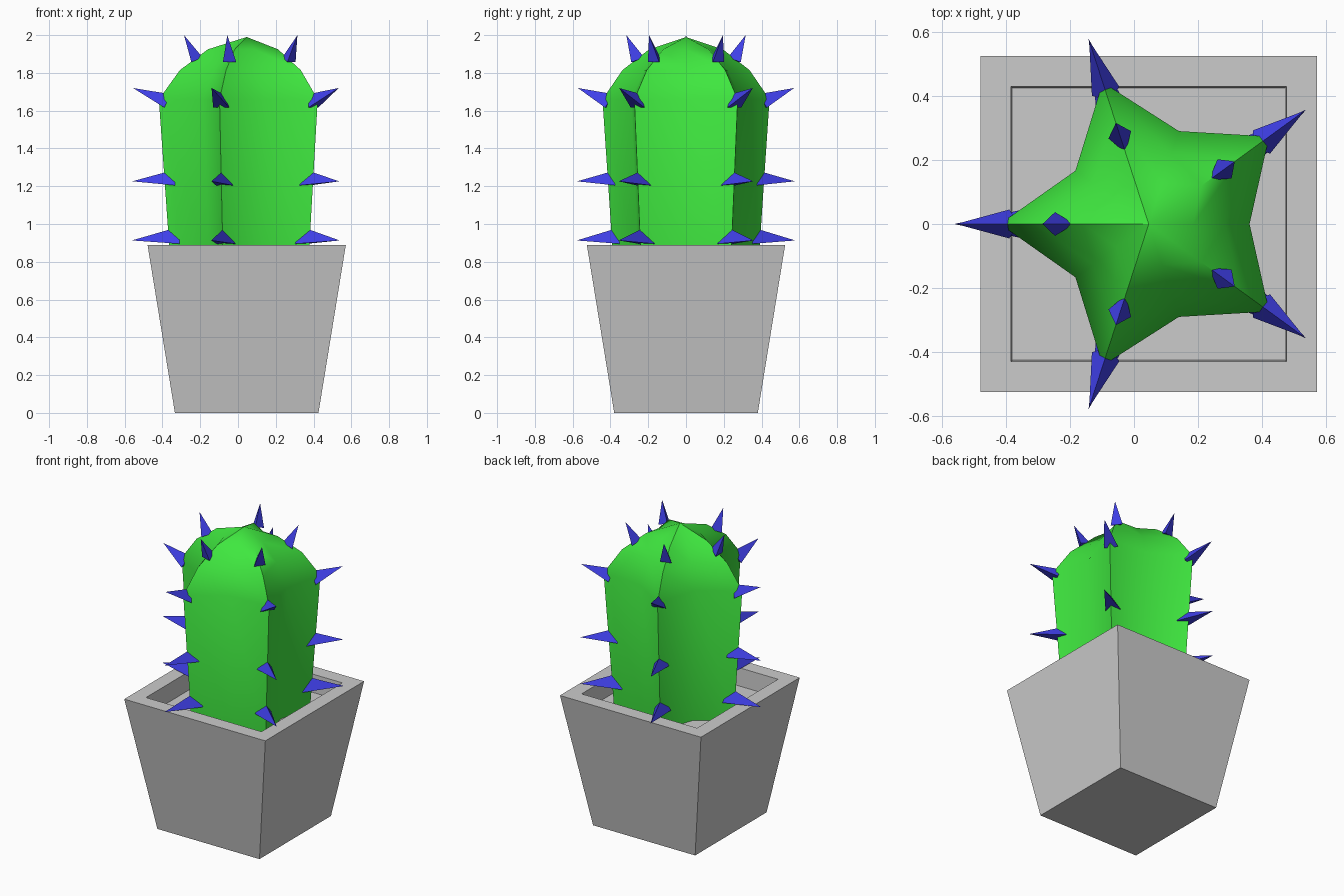
import bpy, bmesh
from math import sin, cos, pi, radians
from mathutils import Vector, Matrix

if "Cube" in bpy.data.objects:
    bpy.data.objects.remove(bpy.data.objects["Cube"])

CX = 0.046  # axis of pot and cactus


def material(name, color):
    m = bpy.data.materials.new(name)
    m.diffuse_color = color
    m.use_nodes = True
    m.node_tree.nodes["Principled BSDF"].inputs["Base Color"].default_value = m.diffuse_color
    return m


def finish(bm, name, mat=None):
    bmesh.ops.recalc_face_normals(bm, faces=bm.faces)
    me = bpy.data.meshes.new(name)
    bm.to_mesh(me)
    bm.free()
    ob = bpy.data.objects.new(name, me)
    bpy.context.collection.objects.link(ob)
    if mat:
        me.materials.append(mat)
    return ob


def loft(bm, rings):
    loops = [[bm.verts.new(p) for p in ring] for ring in rings]
    for a, b in zip(loops, loops[1:]):
        n = len(a)
        for i in range(n):
            bm.faces.new((a[i], a[(i + 1) % n], b[(i + 1) % n], b[i]))
    return loops


green = material("cactus_green", (0.05, 0.8, 0.05, 1))
blue = material("spine_blue", (0.05, 0.05, 0.8, 1))

# Tapered square pot with a rim and a recessed floor
bm = bmesh.new()
rings = [[(CX + sx * h, sy * h, z) for sx, sy in ((-1, -1), (1, -1), (1, 1), (-1, 1))]
         for h, z in ((0.38, 0), (0.525, 0.89), (0.43, 0.89), (0.425, 0.77))]
loops = loft(bm, rings)
bm.faces.new(loops[0])
bm.faces.new(loops[-1])
finish(bm, "pot")

# Five-ribbed cactus body: star section, widening upward, closed by a dome
valley = [0.305, 0.283, 0.283, 0.305, 0.315]
star = []
for i in range(5):
    a = pi - i * 2 * pi / 5
    star.append((0.465 * cos(a), 0.465 * sin(a)))
    r = [0.283, 0.305, 0.315, 0.305, 0.283][i]
    star.append((r * cos(a - pi / 5), r * sin(a - pi / 5)))
bm = bmesh.new()
profile = ((0.865, 0.77), (1.0, 1.66), (0.76, 1.815), (0.44, 1.925))
loops = loft(bm, [[(CX + x * s, y * s, z) for x, y in star] for s, z in profile])
bm.faces.new(loops[0])
apex = bm.verts.new((CX, 0, 1.99))
top = loops[-1]
for i in range(10):
    bm.faces.new((top[i], top[(i + 1) % 10], apex))
body = finish(bm, "cactus_body", green)
bpy.context.view_layer.objects.active = body
body.select_set(True)
bpy.ops.object.shade_smooth_by_angle(angle=radians(40))
body.select_set(False)

# Three-sided spines in four levels along every rib:
# base radius/height, tip radius/height, thickness
levels = ((0.356, 0.925, 0.608, 0.913, 0.06),
          (0.381, 1.232, 0.606, 1.226, 0.055),
          (0.425, 1.64, 0.602, 1.72, 0.052),
          (0.273, 1.865, 0.332, 2.0, 0.043))
bm = bmesh.new()
for i in range(5):
    a = pi - i * 2 * pi / 5
    for r0, z0, r1, z1, thick in levels:
        base = Vector((CX + r0 * cos(a), r0 * sin(a), z0))
        tip = Vector((CX + r1 * cos(a), r1 * sin(a), z1))
        d = tip - base
        rot = d.to_track_quat('Z', 'Y').to_matrix().to_4x4()
        # keep one corner of the base pointing upward
        zx = d.normalized()
        xx = Vector((-sin(a), cos(a), 0))
        yx = zx.cross(xx)
        rot = Matrix((xx, yx, zx)).transposed().to_4x4()
        bmesh.ops.create_cone(bm, cap_ends=True, segments=3, radius1=thick, radius2=0,
                              depth=d.length,
                              matrix=Matrix.Translation((base + tip) / 2) @ rot)
bmesh.ops.remove_doubles(bm, verts=bm.verts, dist=1e-5)
finish(bm, "spines", blue)
